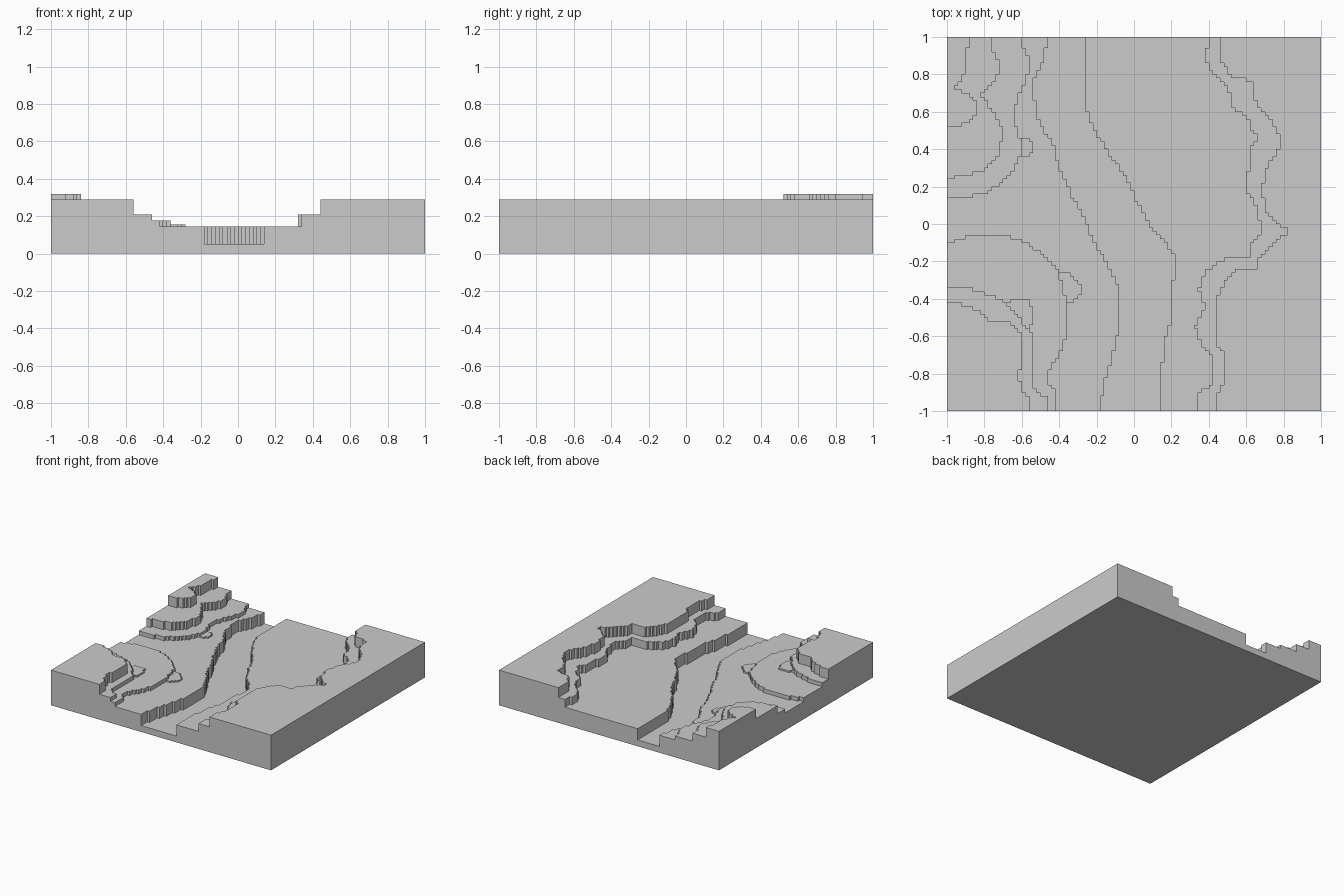
import bpy
import bmesh

if "Cube" in bpy.data.objects:
    bpy.data.objects.remove(bpy.data.objects["Cube"], do_unlink=True)

# One stone-grey colour for the whole tile
stone = bpy.data.materials.new("stone_grey")
stone.use_nodes = True
grey = (.6, .6, .6, 1)
stone.diffuse_color = grey
stone.node_tree.nodes["Principled BSDF"].inputs["Base Color"].default_value = grey

CELLS = 100
STEP = 2 / CELLS
FRONT_LEFT, FRONT_RIGHT = (-1, -1), (1, -1)
BACK_LEFT, BACK_RIGHT = (-1, 1), (1, 1)

# River banks
west_bank = [(-.46, 1), (-.48, .88), (-.54, .75), (-.52, .57), (-.43, .42), (-.39, .28),
             (-.33, .15), (-.25, 0), (-.21, -.1), (-.12, -.25), (-.07, -.35),
             (-.07, -.52), (-.12, -.72), (-.16, -.85), (-.18, -1)]
east_bank = [(.13, -1), (.14, -.8), (.17, -.6), (.2, -.5), (.21, -.3), (.22, -.18),
             (.17, -.1), (.08, 0), (.01, .13), (-.04, .25), (-.14, .38),
             (-.22, .52), (-.26, .64), (-.26, .8), (-.25, 1)]

# Terraces of the east plateau
east_lower = [(.4, 1), (.38, .88), (.42, .8), (.5, .74), (.53, .62), (.62, .56),
              (.63, .5), (.68, .46), (.62, .4), (.61, .28), (.59, .2), (.66, .08),
              (.68, -.05), (.62, -.12), (.62, -.18), (.48, -.19), (.38, -.25),
              (.35, -.35), (.38, -.45), (.33, -.55), (.36, -.65), (.43, -.72),
              (.42, -.85), (.35, -.9), (.35, -1)]
east_upper = [(.45, 1), (.47, .87), (.52, .79), (.63, .76), (.66, .62), (.74, .55),
              (.79, .42), (.72, .32), (.68, .2), (.7, .08), (.78, -.01), (.85, -.04),
              (.76, -.08), (.67, -.18), (.66, -.24), (.54, -.24), (.48, -.32),
              (.43, -.42), (.45, -.52), (.43, -.65), (.49, -.7), (.49, -.85),
              (.43, -.91), (.43, -1)]

# Terraces of the front hill
front_lower = [(-1, -.1), (-.93, -.08), (-.84, -.05), (-.68, -.06), (-.58, -.1),
               (-.48, -.17), (-.41, -.25), (-.38, -.33), (-.36, -.42), (-.35, -.58),
               (-.4, -.7), (-.46, -.8), (-.45, -.86), (-.42, -.9), (-.41, -1)]
front_middle = [(-1, -.34), (-.88, -.34), (-.8, -.37), (-.72, -.4), (-.67, -.43),
                (-.62, -.48), (-.58, -.55), (-.53, -.6), (-.53, -.82), (-.55, -.86),
                (-.52, -.9), (-.45, -.93), (-.45, -1)]
front_top = [(-1, -.42), (-.92, -.43), (-.83, -.46), (-.78, -.51), (-.67, -.52),
             (-.6, -.6), (-.6, -.75), (-.62, -.8), (-.6, -.89), (-.55, -.95), (-.55, -1)]

# Terraces of the back hill
back_lower = [(-1, .13), (-.9, .14), (-.78, .17), (-.66, .26), (-.6, .38), (-.61, .46),
              (-.65, .6), (-.6, .72), (-.57, .8), (-.57, .9), (-.61, 1)]
back_middle = [(-1, .24), (-.9, .26), (-.8, .29), (-.72, .38), (-.7, .5), (-.73, .57),
               (-.81, .69), (-.74, .76), (-.71, .85), (-.76, .93), (-.76, 1)]
back_top = [(-1, .52), (-.93, .52), (-.84, .58), (-.84, .66), (-.88, .69), (-.95, .73),
            (-.91, .8), (-.9, .92), (-.88, .95), (-.88, 1)]

# Small ledges at the feet of the hills
front_ledge = [(-.44, -.25), (-.35, -.25), (-.33, -.29), (-.29, -.31), (-.28, -.37),
               (-.32, -.42), (-.38, -.43)]
upper_ledge = [(-.68, -.43), (-.64, -.4), (-.58, -.4), (-.53, -.45), (-.53, -.53),
               (-.58, -.57)]
back_ledge = [(-.64, .36), (-.57, .36), (-.54, .39), (-.54, .42), (-.58, .46), (-.64, .47)]

east_corners = [FRONT_RIGHT, BACK_RIGHT]

# Part name, height, outline; later entries sit on top of earlier ones
LEVELS = [
    ("valley_floor", .144, [FRONT_LEFT, *east_corners, BACK_LEFT]),
    ("river_bed", .052, west_bank + east_bank),
    ("east_lower_terrace", .208, east_lower + east_corners),
    ("east_plateau", .289, east_upper + east_corners),
    ("front_hill_ledge", .156, front_ledge),
    ("front_hill_lower_terrace", .176, front_lower + [FRONT_LEFT]),
    ("front_hill_upper_ledge", .19, upper_ledge),
    ("front_hill_middle_terrace", .208, front_middle + [FRONT_LEFT]),
    ("front_hill_top", .289, front_top + [FRONT_LEFT]),
    ("back_hill_ledge", .156, back_ledge),
    ("back_hill_lower_terrace", .176, back_lower + [BACK_LEFT]),
    ("back_hill_middle_terrace", .241, back_middle + [BACK_LEFT]),
    ("back_hill_top", .32, back_top + [BACK_LEFT]),
]


def inside(x, y, outline):
    """Even-odd test of a point against a closed outline."""
    hit = False
    for (ax, ay), (bx, by) in zip(outline, outline[1:] + outline[:1]):
        if (ay > y) != (by > y) and x < ax + (y - ay) * (bx - ax) / (by - ay):
            hit = not hit
    return hit


def coord(i):
    return i * STEP - 1


def level_at(i, j):
    x, y = coord(i + .5), coord(j + .5)
    return max(n for n, level in enumerate(LEVELS) if inside(x, y, level[2]))


level_map = {(i, j): level_at(i, j) for i in range(CELLS) for j in range(CELLS)}


def height(cell):
    return LEVELS[level_map[cell]][1] if cell in level_map else 0


def add_object(name, bm):
    """Merge the stepped cells into clean flat faces and link the part."""
    bmesh.ops.remove_doubles(bm, verts=bm.verts, dist=STEP / 100)
    bmesh.ops.dissolve_limit(bm, angle_limit=.01, verts=bm.verts, edges=bm.edges)
    mesh = bpy.data.meshes.new(name)
    bm.to_mesh(mesh)
    bm.free()
    mesh.materials.append(stone)
    bpy.context.collection.objects.link(bpy.data.objects.new(name, mesh))


# Each part: flat stepped top plus the cliffs down to its lower neighbours
for n, (name, top, outline) in enumerate(LEVELS):
    bm = bmesh.new()

    def quad(*points):
        bm.faces.new([bm.verts.new(p) for p in points])

    for (i, j), level in level_map.items():
        if level != n:
            continue
        corners = [(coord(i + a), coord(j + b)) for a, b in ((0, 0), (1, 0), (1, 1), (0, 1))]
        quad(*[(x, y, top) for x, y in corners])
        neighbours = [(i, j - 1), (i + 1, j), (i, j + 1), (i - 1, j)]
        for side, cell in enumerate(neighbours):
            low = height(cell)
            if low < top:
                a, b = corners[side], corners[(side + 1) % 4]
                quad((*a, low), (*b, low), (*b, top), (*a, top))
    add_object(name, bm)

# Flat underside
bm = bmesh.new()
rim = [FRONT_LEFT, BACK_LEFT, BACK_RIGHT, FRONT_RIGHT]
bm.faces.new([bm.verts.new((x, y, 0)) for x, y in rim])
add_object("underside", bm)
